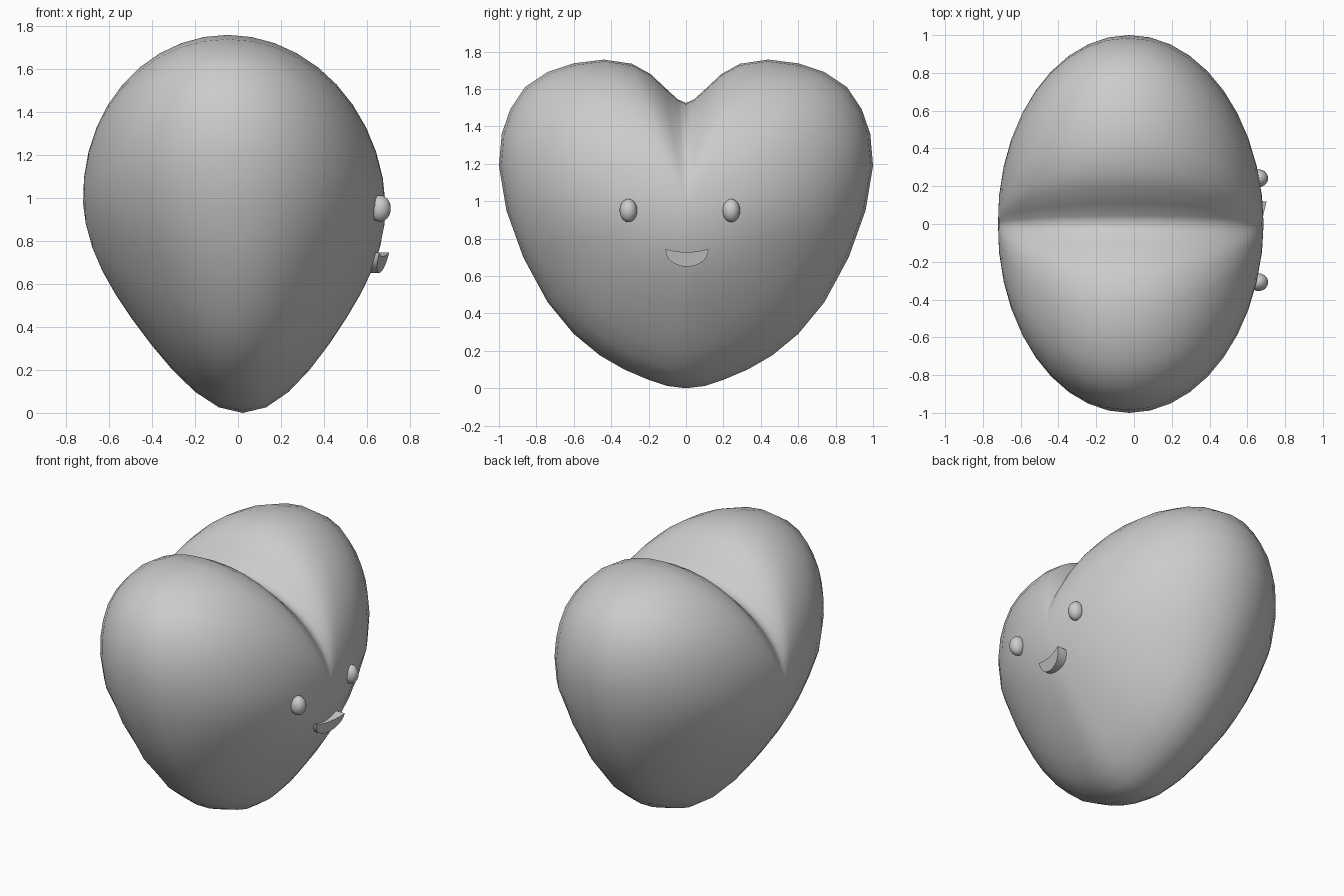
import bpy, bmesh, math
from mathutils import Vector

if "Cube" in bpy.data.objects:
    bpy.data.objects.remove(bpy.data.objects["Cube"])


def finish(bm, name, angle):
    bmesh.ops.recalc_face_normals(bm, faces=bm.faces)
    me = bpy.data.meshes.new(name)
    bm.to_mesh(me)
    bm.free()
    ob = bpy.data.objects.new(name, me)
    bpy.context.collection.objects.link(ob)
    bpy.ops.object.select_all(action='DESELECT')
    ob.select_set(True)
    bpy.context.view_layer.objects.active = ob
    bpy.ops.object.shade_smooth_by_angle(angle=math.radians(angle))
    return ob


# Heart body: half outline (y, z), mirrored, shrunk in rings towards both x ends
half = [(0, 0), (0.10, 0.012), (0.20, 0.045), (0.33, 0.10), (0.46, 0.175), (0.60, 0.29),
        (0.74, 0.46), (0.87, 0.70), (0.96, 0.95), (1.0, 1.19), (0.985, 1.36), (0.94, 1.49),
        (0.86, 1.61), (0.74, 1.69), (0.60, 1.737), (0.44, 1.757), (0.29, 1.735),
        (0.19, 1.68), (0.11, 1.605), (0.045, 1.545), (0, 1.525)]
outline = half + [(-y, z) for y, z in half[-2:0:-1]]
ZC, RINGS = 0.97, 20


def body_point(y, z, t):
    s = math.sin(t)
    d = Vector((y, z - ZC))
    low = max(0.0, -d.y / d.length)
    r = s ** (1 + low * (0.25 + 0.95 * s * s))   # lower half tapers to a blunt tip
    zz = ZC + d.y * r
    return (0.703 * math.cos(t) - 0.01 - 0.04 * (zz - 0.8), d.x * r, zz)


bm = bmesh.new()
rings = [[bm.verts.new(body_point(y, z, math.pi * i / RINGS)) for y, z in outline]
         for i in range(1, RINGS)]
n = len(outline)
for a, b in zip(rings, rings[1:]):
    for j in range(n):
        k = (j + 1) % n
        bm.faces.new((a[j], a[k], b[k], b[j]))
for ring, t in ((rings[0], 0.0), (rings[-1], math.pi)):
    pole = bm.verts.new((0.703 * math.cos(t) - 0.017, 0, ZC))
    for j in range(n):
        bm.faces.new((ring[j], ring[(j + 1) % n], pole))
finish(bm, "heart_body", 80)

# Eyes: small upright ellipsoids on the +x side
for name, y in (("eye_left", -0.308), ("eye_right", 0.242)):
    bm = bmesh.new()
    bmesh.ops.create_uvsphere(bm, u_segments=20, v_segments=12, radius=1)
    for v in bm.verts:
        v.co = Vector((0.66 + 0.05 * v.co.x, y + 0.047 * v.co.y, 0.95 + 0.062 * v.co.z))
    finish(bm, name, 60)

# Mouth: smile-shaped slab with a slightly slanted front
N = 14
shape = []
for i in range(N + 1):
    a = math.pi * i / N
    shape.append((0.005 - 0.115 * math.cos(a), 0.745 - 0.095 * math.sin(a) ** 0.9))
for i in range(1, N):
    u = 1 - 2 * i / N
    shape.append((0.005 + 0.115 * u, 0.728 + 0.017 * u * u))
bm = bmesh.new()
back = [bm.verts.new((0.60, y, z)) for y, z in shape]
front = [bm.verts.new((0.675 + 0.2 * y + 0.25 * (z - 0.73), y, z)) for y, z in shape]
bm.faces.new(back)
bm.faces.new(front)
for j in range(len(shape)):
    k = (j + 1) % len(shape)
    bm.faces.new((back[j], back[k], front[k], front[j]))
finish(bm, "mouth", 35)
